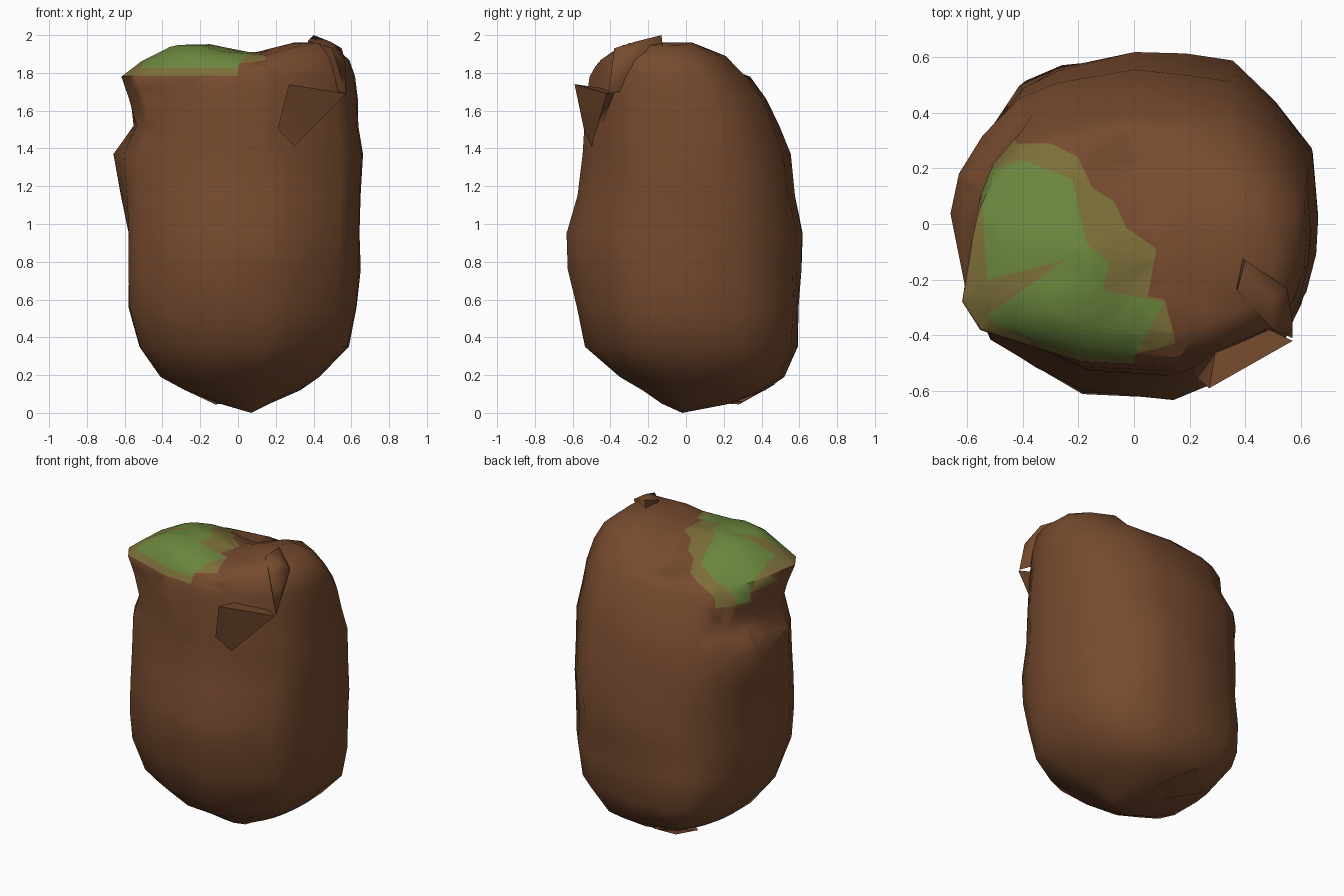
import bpy, bmesh, math, random
from mathutils import Vector

random.seed(4)
default = bpy.data.objects.get("Cube")
if default:
    bpy.data.objects.remove(default, do_unlink=True)


def make_material(name, color):
    mat = bpy.data.materials.new(name)
    mat.use_nodes = True
    mat.diffuse_color = (*color, 1)
    shader = next(n for n in mat.node_tree.nodes if n.type == 'BSDF_PRINCIPLED')
    shader.inputs["Base Color"].default_value = (*color, 1)
    shader.inputs["Roughness"].default_value = 0.9
    return mat


brown = make_material("earth brown", (0.18, 0.069, 0.028))
olive = make_material("dry moss olive", (0.205, 0.16, 0.042))
green = make_material("moss green", (0.145, 0.235, 0.047))


def finish(name, bm, materials, angle):
    bmesh.ops.recalc_face_normals(bm, faces=bm.faces)
    mesh = bpy.data.meshes.new(name)
    bm.to_mesh(mesh)
    bm.free()
    for mat in materials:
        mesh.materials.append(mat)
    obj = bpy.data.objects.new(name, mesh)
    bpy.context.collection.objects.link(obj)
    bpy.ops.object.select_all(action='DESELECT')
    obj.select_set(True)
    bpy.context.view_layer.objects.active = obj
    bpy.ops.object.shade_smooth_by_angle(angle=math.radians(angle))
    return obj


def inside(x, y, outline):
    hit = False
    for (ax, ay), (bx, by) in zip(outline, outline[1:] + outline[:1]):
        if (ay > y) != (by > y) and x < ax + (y - ay) * (bx - ax) / (by - ay):
            hit = not hit
    return hit


def crown(x, y):
    """Height change across the top: a saddle between two humps, lower behind."""
    behind = max(0, min(1, (y + 0.08) / 0.2)) * max(0, min(1, (0.2 - x) / 0.2))
    return 0.035 * math.exp(-((x + 0.26) / 0.12) ** 2) \
        - 0.035 * math.exp(-((x - 0.08) / 0.15) ** 2) \
        + 0.04 * math.exp(-((x - 0.4) / 0.15) ** 2) - 0.06 * behind


# Swells and dents of the body: angle, height, amount, angular width, height width
swells = [
    (172, 1.38, 0.11, 20, 0.12),
    (172, 1.15, 0.05, 20, 0.12),
    (75, 0.93, 0.03, 25, 0.16),
    (45, 0.76, -0.04, 20, 0.08),
    (45, 1.37, -0.05, 20, 0.09),
    (130, 0.38, 0.07, 25, 0.15),
    (-148, 1.78, 0.07, 22, 0.08),
    (-60, 1.52, -0.03, 20, 0.16),
    (-72, 1.89, 0.08, 22, 0.06),
]


def swell(a, z):
    total = 1
    for angle, height, amount, width, tall in swells:
        turn = (math.degrees(a) - angle + 180) % 360 - 180
        total += amount * math.exp(-(turn / width) ** 2 - ((z - height) / tall) ** 2)
    return total


# Uneven plan of the body, fitted to each ring
plan = [(0.65, 0.02), (0.64, 0.28), (0.51, 0.45), (0.35, 0.585), (0.18, 0.6),
        (0.0, 0.62), (-0.28, 0.565), (-0.41, 0.5), (-0.52, 0.34), (-0.57, 0.18),
        (-0.59, 0.03), (-0.59, -0.27), (-0.525, -0.41), (-0.36, -0.51),
        (-0.19, -0.6), (0.14, -0.625), (0.28, -0.565), (0.54, -0.41),
        (0.6, -0.28), (0.64, -0.13)]
lows = [min(p[k] for p in plan) for k in (0, 1)]
highs = [max(p[k] for p in plan) for k in (0, 1)]

# Body rings: height, min x, max x, min y, max y
rings = [
    (0.05, -0.10, 0.17, -0.13, 0.24),
    (0.12, -0.28, 0.33, -0.23, 0.42),
    (0.19, -0.41, 0.43, -0.35, 0.52),
    (0.35, -0.52, 0.59, -0.53, 0.59),
    (0.56, -0.58, 0.63, -0.58, 0.60),
    (0.76, -0.58, 0.65, -0.63, 0.61),
    (0.95, -0.58, 0.645, -0.63, 0.61),
    (1.15, -0.59, 0.655, -0.58, 0.57),
    (1.37, -0.60, 0.665, -0.55, 0.56),
    (1.52, -0.54, 0.64, -0.55, 0.49),
    (1.66, -0.57, 0.63, -0.53, 0.43),
    (1.78, -0.58, 0.62, -0.51, 0.34),
    (1.86, -0.50, 0.59, -0.46, 0.23),
    (1.92, -0.36, 0.50, -0.38, 0.10),
    (1.94, -0.15, 0.30, -0.25, -0.02),
]
bm = bmesh.new()
loops = []
for z, x0, x1, y0, y1 in rings:
    loop = []
    for px, py in plan:
        r = swell(math.atan2(py, px), z)
        if 0.3 < z < 1.7:
            r *= random.uniform(0.99, 1.01)
        u = (px - lows[0]) / (highs[0] - lows[0]) - 0.5
        v = (py - lows[1]) / (highs[1] - lows[1]) - 0.5
        x = (x0 + x1) / 2 + (x1 - x0) * r * u
        y = (y0 + y1) / 2 + (y1 - y0) * r * v
        lift = crown(x, y) if z > 1.85 else 0
        loop.append(bm.verts.new((x, y, z + lift)))
    loops.append(loop)
count = len(plan)
for low, high in zip(loops, loops[1:]):
    for i in range(count):
        j = (i + 1) % count
        bm.faces.new((low[i], low[j], high[j], high[i]))
tip = bm.verts.new((0.07, -0.02, 0))
top = bm.verts.new((0.08, -0.13, 1.94 + crown(0.08, -0.13)))
for i in range(count):
    j = (i + 1) % count
    bm.faces.new((tip, loops[0][j], loops[0][i]))
    bm.faces.new((top, loops[-1][i], loops[-1][j]))
bmesh.ops.triangulate(bm, faces=bm.faces)

# Moss patch: cut its outlines into the top, then colour the faces
rim = [(-0.66, -0.3), (-0.585, 0.13), (-0.52, 0.23), (-0.45, 0.34), (-0.42, 0.29),
       (-0.3, 0.29), (-0.2, 0.24), (-0.15, 0.13), (-0.07, 0.08), (-0.03, -0.01),
       (0.08, -0.09), (0.05, -0.26), (0.11, -0.27), (0.15, -0.43), (0.0, -0.47),
       (0.0, -0.6), (-0.55, -0.6)]
core = [(-0.53, -0.2), (-0.55, 0.18), (-0.4, 0.23), (-0.22, 0.16), (-0.17, -0.07),
        (-0.09, -0.14), (-0.11, -0.24), (0.11, -0.28), (0.0, -0.48), (-0.25, -0.49),
        (-0.44, -0.45), (-0.53, -0.33), (-0.25, -0.13)]


def cut_top(point, normal, center, reach):
    faces = [f for f in bm.faces if f.calc_center_median().z > 1.45
             and (f.calc_center_median().xy - center).length < reach]
    parts = set(faces)
    for f in faces:
        parts.update(f.edges)
        parts.update(f.verts)
    bmesh.ops.bisect_plane(bm, geom=list(parts), dist=0.0005,
                           plane_co=point, plane_no=normal)


for outline in (rim, core):
    for a, b in zip(outline, outline[1:] + outline[:1]):
        edge = Vector(b) - Vector(a)
        cut_top((*a, 0), (-edge.y, edge.x, 0), (Vector(a) + Vector(b)) / 2,
                edge.length / 2 + 0.22)
for height in (1.66, 1.72, 1.785, 1.825):
    cut_top((0, 0, height), (0, 0, 1), Vector((-0.3, -0.1)), 0.65)
for face in bm.faces:
    p = face.calc_center_median()
    floor = 1.785 if p.y < -0.1 else 1.72 if p.y < 0.1 else 1.66
    if p.z > floor + (0.04 if p.y < -0.1 else 0) and inside(p.x, p.y, core):
        face.material_index = 2
    elif p.z > floor and inside(p.x, p.y, rim):
        face.material_index = 1
finish("earth_body", bm, (brown, olive, green), 60)


# Rough shards that stick out of the body
def shard(name, points):
    bm = bmesh.new()
    for p in points:
        bm.verts.new(p)
    hull = bmesh.ops.convex_hull(bm, input=bm.verts)
    loose = set(hull["geom_interior"]) | set(hull["geom_unused"])
    bmesh.ops.delete(bm, geom=[v for v in loose if isinstance(v, bmesh.types.BMVert)],
                     context='VERTS')
    finish(name, bm, (brown,), 75)


shard("front_shard", [(0.27, -0.59, 1.74), (0.57, -0.42, 1.69), (0.3, -0.5, 1.41),
                      (0.21, -0.54, 1.5), (0.32, -0.3, 1.7)])
shard("top_left_shard", [(0.4, -0.13, 2.0), (0.37, -0.24, 1.97), (0.49, -0.27, 1.965),
                         (0.55, -0.23, 1.93), (0.5, -0.38, 1.93), (0.57, -0.36, 1.85),
                         (0.57, -0.41, 1.69), (0.35, -0.1, 1.75)])
shard("back_foot", [(-0.12, 0.28, 0.045), (0.05, 0.3, 0.06), (-0.3, 0.3, 0.13),
                    (-0.1, 0.47, 0.15), (-0.05, 0.08, 0.06), (-0.1, 0.25, 0.3)])
